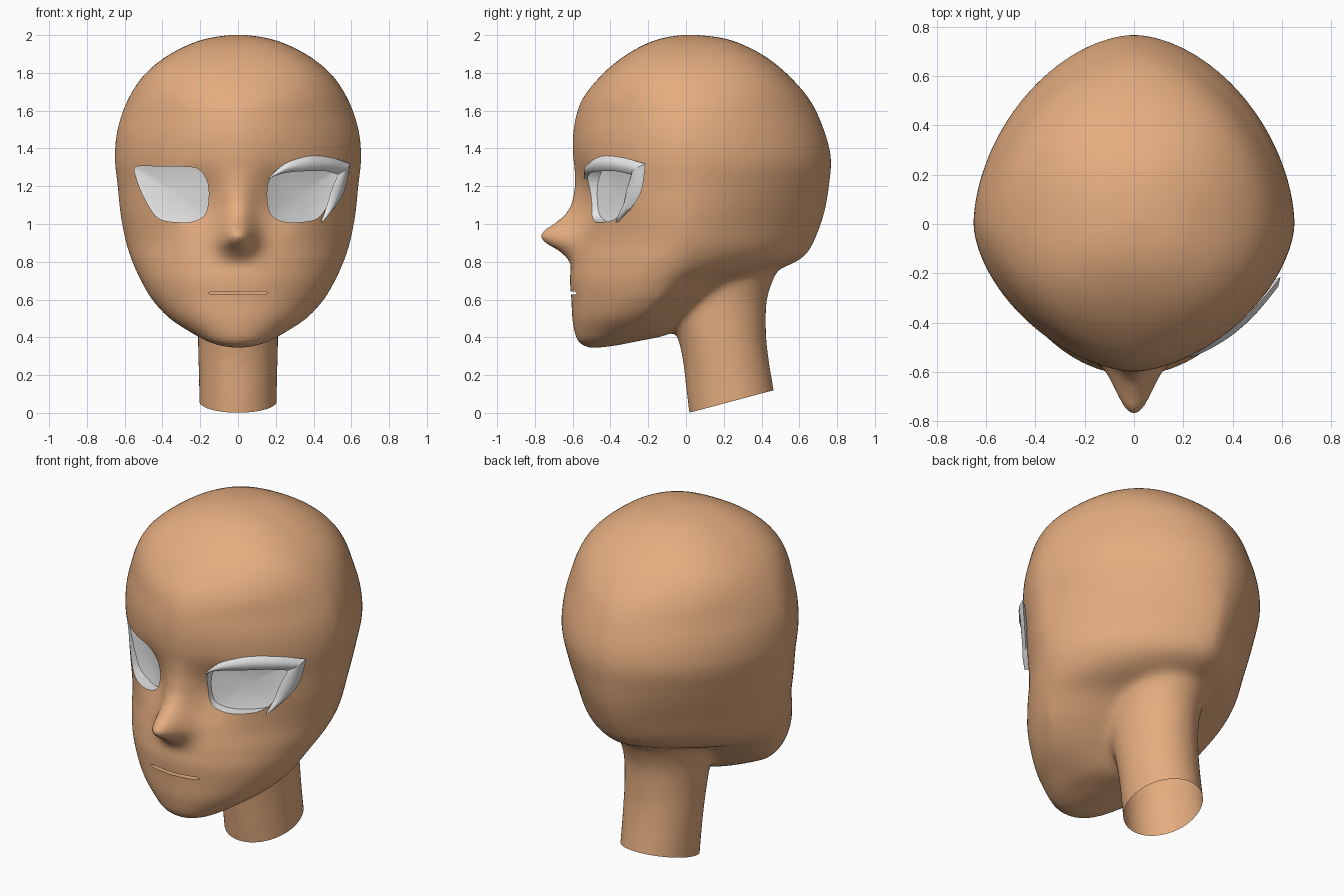
import bpy, bmesh, math
from mathutils import Vector

if "Cube" in bpy.data.objects:
    bpy.data.objects.remove(bpy.data.objects["Cube"])


def material(name, rgb):
    m = bpy.data.materials.new(name)
    m.diffuse_color = (*rgb, 1)
    m.use_nodes = True
    m.node_tree.nodes["Principled BSDF"].inputs["Base Color"].default_value = m.diffuse_color
    return m


SKIN = material("tan skin", (0.78, 0.42, 0.215))
WHITE = material("eye white", (0.8, 0.8, 0.8))


def smooth_rows(rows, steps, closed=False):
    """Catmull-Rom interpolation of rows of numbers."""
    n, out = len(rows), []
    for i in range(n if closed else n - 1):
        ids = (i - 1, i, i + 1, i + 2)
        a, b, c, d = [rows[k % n] if closed else rows[min(max(k, 0), n - 1)] for k in ids]
        for s in range(steps):
            t = s / steps
            out.append([0.5 * (2 * q + (r - p) * t + (2 * p - 5 * q + 4 * r - e) * t * t
                               + (3 * q - p - 3 * r + e) * t ** 3)
                        for p, q, r, e in zip(a, b, c, d)])
    if not closed:
        out.append(list(rows[-1]))
    return out


def loft(bm, rings):
    vs = [[bm.verts.new(p) for p in ring] for ring in rings]
    n = len(vs[0])
    faces = [bm.faces.new(vs[0][::-1]), bm.faces.new(vs[-1])]
    for a, b in zip(vs, vs[1:]):
        for i in range(n):
            j = (i + 1) % n
            faces.append(bm.faces.new((a[i], a[j], b[j], b[i])))
    bmesh.ops.recalc_face_normals(bm, faces=faces)


def make_object(name, bm, mat_index=0):
    me = bpy.data.meshes.new(name)
    for f in bm.faces:
        f.material_index = mat_index
    bm.to_mesh(me)
    bm.free()
    me.materials.append(SKIN)
    me.materials.append(WHITE)
    ob = bpy.data.objects.new(name, me)
    bpy.context.collection.objects.link(ob)
    return ob


def activate(ob):
    bpy.ops.object.select_all(action='DESELECT')
    ob.select_set(True)
    bpy.context.view_layer.objects.active = ob


def apply_mod(ob, kind, **props):
    activate(ob)
    m = ob.modifiers.new(kind, kind)
    for k, v in props.items():
        setattr(m, k, v)
    bpy.ops.object.modifier_apply(modifier=m.name)


# Head cross-sections: z, half width, front y, back y, y of widest point
HEAD = [(.345, .02, -.51, -.47, -.49), (.355, .09, -.54, -.38, -.47),
        (.38, .165, -.572, -.25, -.43), (.42, .24, -.588, -.08, -.36),
        (.5, .362, -.602, .02, -.25), (.6, .455, -.607, .14, -.16),
        (.7, .515, -.615, .29, -.1), (.76, .545, -.61, .49, -.06),
        (.82, .57, -.603, .62, -.03), (.9, .593, -.59, .675, 0),
        (1.05, .622, -.575, .73, 0), (1.2, .637, -.575, .757, 0),
        (1.35, .652, -.597, .767, 0), (1.5, .638, -.595, .73, 0),
        (1.65, .587, -.555, .66, 0), (1.78, .505, -.455, .55, 0),
        (1.88, .39, -.34, .43, 0), (1.95, .26, -.22, .30, .01),
        (1.985, .15, -.12, .19, .02), (2.002, .03, -.01, .05, .02)]
NECK = [(-.1, .205, .03, .50, .26), (.1, .205, .005, .468, .235),
        (.3, .21, -.02, .435, .205), (.45, .215, -.06, .425, .18),
        (.6, .22, -.1, .43, .17), (.72, .24, -.12, .47, .17),
        (.85, .26, -.1, .53, .18)]
# Nose: z, how far it sticks out
NOSE = [(.78, 0), (.82, .025), (.86, .08), (.9, .158), (.935, .193), (.97, .17),
        (1.0, .122), (1.05, .066), (1.1, .036), (1.2, .015), (1.3, 0)]


def nose_height(z):
    for (a, p), (b, q) in zip(NOSE, NOSE[1:]):
        if a <= z <= b:
            return p + (q - p) * (z - a) / (b - a)
    return 0


def ramp(z, a, b):
    t = min(max((z - a) / (b - a), 0), 1)
    return t * t * (3 - 2 * t)


def section(row, face=False, n=128):
    z, w, front, back, mid = row
    ring = []
    for i in range(n):
        t = 2 * math.pi * i / n
        s, c = math.sin(t), math.cos(t)
        p = 2.0
        if face:  # diamond-like at eye level, rounder at the crown
            p = 2 - .32 * ramp(z, .5, 1.0) if c > 0 else 1.52 + .26 * ramp(z, .95, 1.35)
            p += (2.4 - p) * ramp(z, 1.55, 1.97)
        x = math.copysign(w * abs(s) ** (2 / p), s)
        r = abs(c) ** (2 / p)
        y = mid + (front - mid) * r if c > 0 else mid + (back - mid) * r
        if face and c > 0:
            width = .1 - .025 * ramp(z, .86, 1.05)
            y -= nose_height(z) * math.exp(-abs(x / width) ** 2.5)
            # shallow eye hollows beside the nose
            y += .05 * math.exp(-((abs(x) - .2) / .1) ** 2 - ((z - 1.12) / .14) ** 2)
        ring.append((x, y, z))
    return ring


# Head and neck, fused into one smooth skin
bm = bmesh.new()
loft(bm, [section(r, True) for r in smooth_rows(HEAD, 8)])
loft(bm, [section(r) for r in smooth_rows(NECK, 6)])
head = make_object("head", bm)
apply_mod(head, 'REMESH', mode='VOXEL', voxel_size=.015)
apply_mod(head, 'SMOOTH', factor=.5, iterations=8)

# Soften the crease where neck meets jaw
group = head.vertex_groups.new(name="neck_crease")
for v in head.data.vertices:
    x, y, z = v.co
    if y > -.15 and .3 < z < .95:
        weight = ramp(z, .3, .42) * (1 - ramp(z, .8, .95)) * ramp(y, -.15, -.05)
        group.add([v.index], weight, 'REPLACE')
apply_mod(head, 'SMOOTH', factor=.5, iterations=40, vertex_group="neck_crease")
head.data.materials.clear()
head.data.materials.append(SKIN)
head.data.materials.append(WHITE)


def carve(cutter):
    apply_mod(head, 'BOOLEAN', operation='DIFFERENCE', solver='EXACT', object=cutter)
    bpy.data.objects.remove(cutter)


# Eye sockets with a shallow white bowl, mirrored
EYE = [(.155, 1.14), (.165, 1.23), (.21, 1.29), (.28, 1.303), (.42, 1.305), (.53, 1.305),
       (.548, 1.28), (.515, 1.18), (.46, 1.075), (.41, 1.025), (.33, 1.01), (.24, 1.013),
       (.175, 1.05)]
outline = smooth_rows(EYE, 5, closed=True)
for side in (-1, 1):
    rings = [[(side * x, -.9, z) for x, z in outline]]
    for k in (1, .93, .8, .6, .35, .1):
        ring = []
        for x, z in outline:
            x, z = .33 + (x - .33) * k, 1.16 + (z - 1.16) * k
            ring.append((side * x, -.47 + (x - .155) * .6 + .02 * (1 - k * k), z))
        rings.append(ring)
    bm = bmesh.new()
    loft(bm, rings)
    carve(make_object("eye_cutter", bm, 1))

# Mouth slit
bm = bmesh.new()
loft(bm, [[(-.16, y, .634), (-.14, y, .627), (.14, y, .627), (.16, y, .634),
           (.14, y, .643), (-.14, y, .643)] for y in (-.8, -.56)])
carve(make_object("mouth_cutter", bm))

# Open slanted cut under the neck
bm = bmesh.new()
bm.from_mesh(head.data)
bmesh.ops.bisect_plane(bm, geom=bm.verts[:] + bm.edges[:] + bm.faces[:],
                       plane_co=(0, .015, 0), plane_no=(0, -.12, .45), clear_inner=True)
bm.to_mesh(head.data)
bm.free()
activate(head)
bpy.ops.object.shade_smooth_by_angle(angle=math.radians(40))

# Eyelash on one eye only: outer edge xyz, inner edge xyz
LASH = [(.16, -.535, 1.24, .17, -.525, 1.245), (.25, -.515, 1.32, .25, -.51, 1.27),
        (.38, -.44, 1.36, .36, -.455, 1.28), (.5, -.33, 1.35, .46, -.375, 1.28),
        (.595, -.215, 1.318, .53, -.29, 1.262), (.565, -.235, 1.18, .495, -.315, 1.18),
        (.515, -.285, 1.09, .468, -.335, 1.09), (.445, -.365, 1.01, .44, -.365, 1.015)]
for name, part in (("upper_eyelash", LASH[:5]), ("outer_eyelash", LASH[4:])):
    rings = []
    for r in smooth_rows(part, 6):
        o, i = Vector(r[:3]), Vector(r[3:])
        out = Vector((.5, -.85, 0)) * min(.02, .008 + (o - i).length * .3)
        m = (o + i) / 2
        rings.append([o, o.lerp(i, .3) + out, o.lerp(i, .7) + out, i, m - out])
    bm = bmesh.new()
    loft(bm, rings)
    lash = make_object(name, bm, 1)
    activate(lash)
    bpy.ops.object.shade_smooth_by_angle(angle=math.radians(75))
